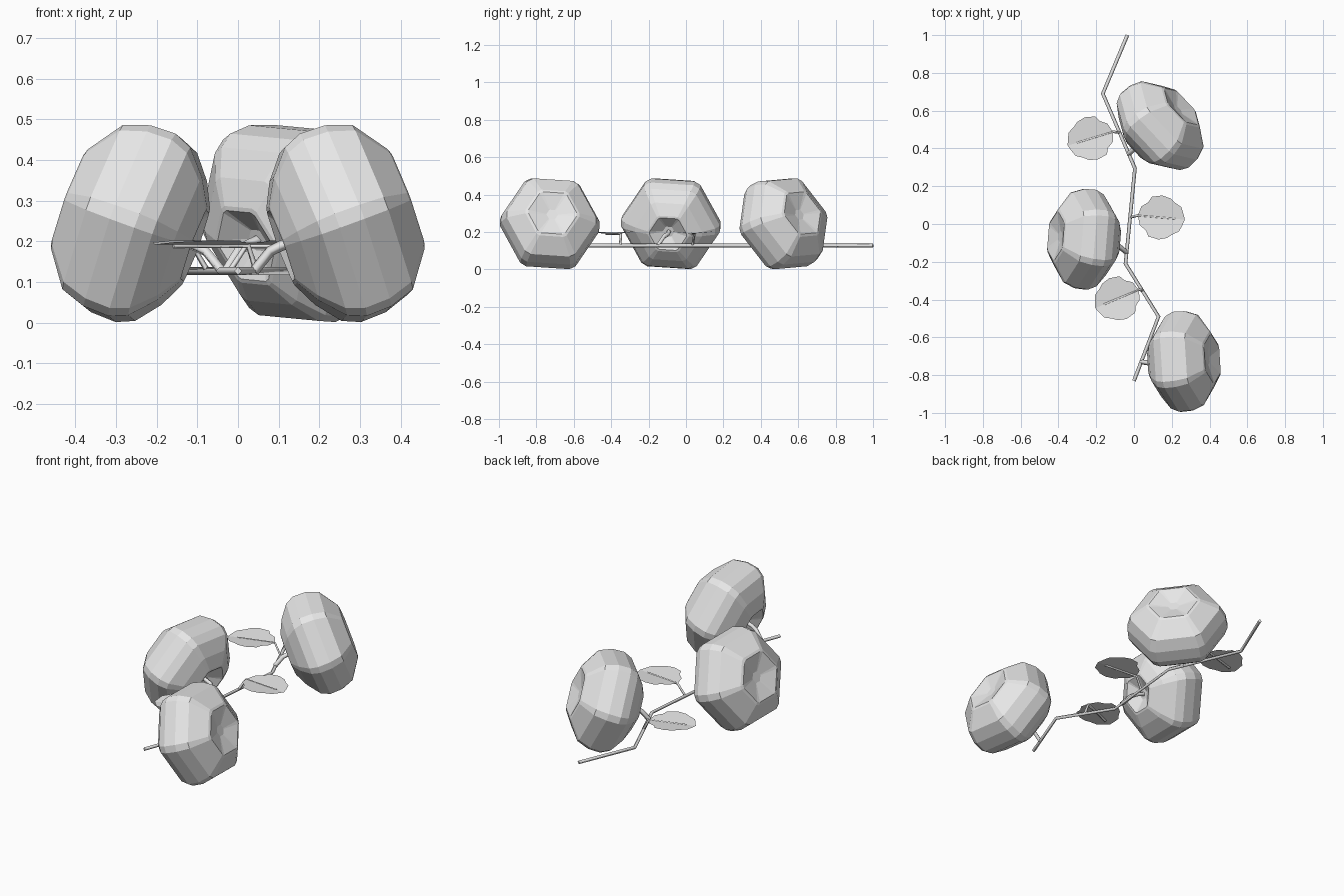
import bpy, bmesh
from math import radians, cos, sin
from mathutils import Vector, Matrix

if "Cube" in bpy.data.objects:
    bpy.data.objects.remove(bpy.data.objects["Cube"])

GREY = (0.8, 0.8, 0.8, 1)
mat = bpy.data.materials.new("plain grey")
mat.use_nodes = True
mat.diffuse_color = GREY
mat.node_tree.nodes["Principled BSDF"].inputs["Base Color"].default_value = GREY


# Six-sided gourd: (radius, position along axis), from inner pit to outer pit
PROFILE = [(0.03, -0.125), (0.1, -0.165), (0.112, -0.163), (0.18, -0.13), (0.245, -0.08),
           (0.266, -0.035), (0.264, 0.03), (0.24, 0.095), (0.145, 0.16), (0.13, 0.165),
           (0.03, 0.14)]
STRIP = 4  # half-width in degrees of the narrow strip at each corner


def gourd_mesh():
    bm = bmesh.new()
    angles = [radians(60 * k + side * STRIP) for k in range(6) for side in (-1, 1)]
    rings = [[bm.verts.new((s, r * cos(a), r * sin(a))) for a in angles]
             for r, s in PROFILE]
    n = len(angles)
    for low, high in zip(rings, rings[1:]):
        for i in range(n):
            j = (i + 1) % n
            bm.faces.new((low[i], low[j], high[j], high[i]))
    bm.faces.new(rings[0][::-1])
    bm.faces.new(rings[-1])
    bmesh.ops.recalc_face_normals(bm, faces=bm.faces)
    mesh = bpy.data.meshes.new("gourd")
    bm.to_mesh(mesh)
    bm.free()
    mesh.materials.append(mat)
    return mesh


# Stems as square tubes along a path
def tube(name, points, radius):
    curve = bpy.data.curves.new(name, "CURVE")
    curve.dimensions = "3D"
    curve.bevel_depth = radius
    curve.bevel_resolution = 0
    curve.use_fill_caps = True
    curve.materials.append(mat)
    spline = curve.splines.new("POLY")
    spline.points.add(len(points) - 1)
    for p, co in zip(spline.points, points):
        p.co = (*co, 1)
    obj = bpy.data.objects.new(name, curve)
    bpy.context.scene.collection.objects.link(obj)


# Leaf: mirrored half outline folded along the midrib
HALF_LEAF = [(0.015, 0.05), (0.05, 0.075), (0.065, 0.105), (0.12, 0.117),
             (0.165, 0.105), (0.19, 0.085), (0.225, 0.065), (0.24, 0.03)]


def leaf_mesh():
    bm = bmesh.new()
    base = bm.verts.new((0, 0, 0))
    tip = bm.verts.new((0.25, 0, 0))
    mids = [bm.verts.new((x, 0, 0)) for x, w in HALF_LEAF]
    for side in (1, -1):
        edge = [bm.verts.new((x, side * w, 0.09 * w)) for x, w in HALF_LEAF]
        faces = [(base, mids[0], edge[0]), (mids[-1], tip, edge[-1])]
        faces += [(mids[i], mids[i + 1], edge[i + 1], edge[i])
                  for i in range(len(mids) - 1)]
        for f in faces:
            bm.faces.new(f if side > 0 else f[::-1])
    mesh = bpy.data.meshes.new("leaf")
    bm.to_mesh(mesh)
    bm.free()
    mesh.materials.append(mat)
    return mesh


# Main vine
VINE_Z = 0.127
vine = [(-0.035, 1.0), (-0.165, 0.69), (0.005, 0.295),
        (-0.045, -0.21), (0.13, -0.49), (0, -0.83)]
tube("vine", [(x, y, VINE_Z) for x, y in vine], 0.01)

# Gourds: name, centre, heading, roll, and where the stalk leaves the vine
gourd = gourd_mesh()
TILT = radians(-20)
for name, centre, heading, roll, root in [
        ("front", (0.26, -0.727, 0.245), 5, -4, (0.04, -0.73)),
        ("middle", (-0.26, -0.08, 0.245), 174, 4, (-0.04, -0.15)),
        ("back", (0.135, 0.518, 0.245), 42, 4, (-0.03, 0.37))]:
    obj = bpy.data.objects.new(name + "_gourd", gourd)
    bpy.context.scene.collection.objects.link(obj)
    turn = (Matrix.Rotation(radians(heading), 4, "Z") @ Matrix.Rotation(TILT, 4, "Y")
            @ Matrix.Rotation(radians(roll), 4, "X"))
    obj.matrix_world = Matrix.Translation(centre) @ turn
    pit = obj.matrix_world @ Vector((-0.11, 0, 0))
    mouth = obj.matrix_world @ Vector((-0.165, 0, 0))
    start = Vector((*root, VINE_Z))
    bend = start.lerp(mouth, 0.6) + Vector((0, 0, 0.012))
    tube(name + "_gourd_stalk", [start, bend, mouth, pit], 0.013)

# Leaves: name, base, heading, and where the stalk leaves the vine
leaf = leaf_mesh()
LEAF_Z = 0.192
for name, base, heading, root in [
        ("back", (-0.112, 0.488), 197, (-0.075, 0.485)),
        ("middle", (0.02, 0.045), -5, (-0.02, 0.035)),
        ("front", (0.025, -0.348), 203, (0.045, -0.352))]:
    obj = bpy.data.objects.new(name + "_leaf", leaf)
    bpy.context.scene.collection.objects.link(obj)
    obj.location = (*base, LEAF_Z)
    obj.rotation_euler.z = radians(heading)
    start = Vector((*base, LEAF_Z - 0.003))
    along = Vector((cos(radians(heading)), sin(radians(heading)), 0))
    tube(name + "_leaf_stalk", [(*root, VINE_Z), start, start + 0.2 * along], 0.007)
